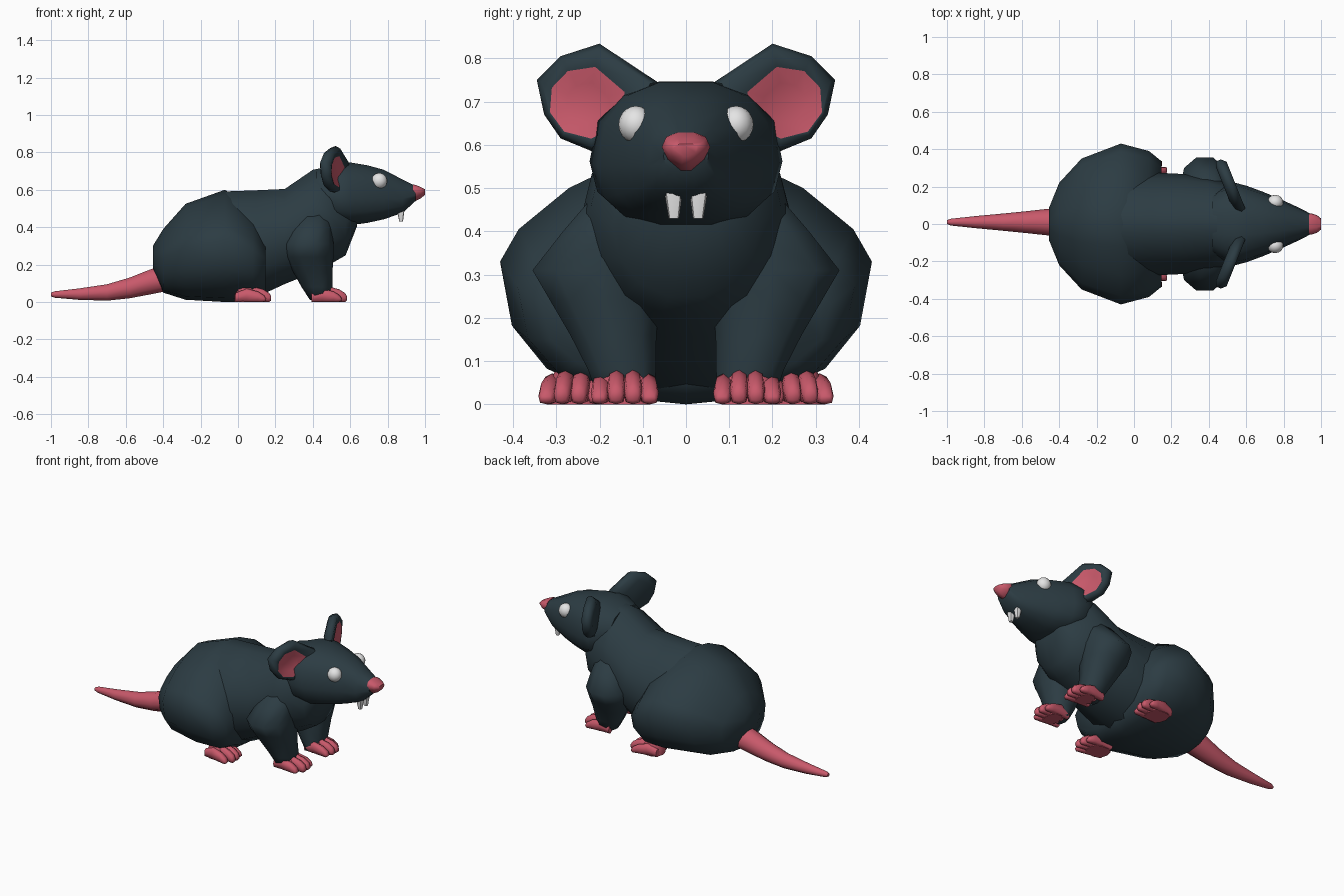
import bpy, bmesh, math

if "Cube" in bpy.data.objects:
    bpy.data.objects.remove(bpy.data.objects["Cube"])


def material(name, rgb):
    m = bpy.data.materials.new(name)
    m.diffuse_color = (*rgb, 1)
    m.use_nodes = True
    m.node_tree.nodes["Principled BSDF"].inputs["Base Color"].default_value = m.diffuse_color
    return m


FUR = material("dark fur", (0.025, 0.045, 0.056))
PINK = material("pink skin", (0.58, 0.10, 0.145))
WHITE = material("off white", (0.78, 0.78, 0.78))


def finish(name, bm, mats, angle=50):
    bmesh.ops.recalc_face_normals(bm, faces=bm.faces)
    me = bpy.data.meshes.new(name)
    bm.to_mesh(me)
    bm.free()
    for m in mats:
        me.materials.append(m)
    me.shade_smooth()
    me.set_sharp_from_angle(angle=math.radians(angle))
    ob = bpy.data.objects.new(name, me)
    bpy.context.collection.objects.link(ob)
    return ob


def bridge(bm, rings):
    """Join rings of vertices with quads and return the bands of faces."""
    n = len(rings[0])
    return [[bm.faces.new((a[i], a[(i + 1) % n], b[(i + 1) % n], b[i])) for i in range(n)]
            for a, b in zip(rings, rings[1:])]


def loft(name, axis, rings, mat, sides=12, p=(2, 2), side=1, angle=60, mid=0.5):
    """Rings are (position on axis, min u, max u, min v, max v).
    p is the roundness of the upper and lower half, mid the widest level."""
    bm = bmesh.new()
    loops = []
    for w, u0, u1, v0, v1 in rings:
        loop = []
        vm = v0 + (v1 - v0) * mid
        for i in range(sides):
            t = 2 * math.pi * i / sides
            e = p[0] if math.sin(t) >= 0 else p[1]
            c, s = (math.copysign(abs(k) ** (2 / e), k) for k in (math.cos(t), math.sin(t)))
            u = (u0 + u1) / 2 + (u1 - u0) / 2 * c
            v = vm + s * (v1 - vm if s > 0 else vm - v0)
            co = (w, u * side, v) if axis == 'x' else (u, v * side, w)
            loop.append(bm.verts.new(co))
        loops.append(loop)
    bridge(bm, loops)
    bm.faces.new(loops[0])
    bm.faces.new(loops[-1])
    return finish(name, bm, [mat], angle)


def ball(name, loc, size, mat):
    bm = bmesh.new()
    bmesh.ops.create_uvsphere(bm, u_segments=14, v_segments=10, radius=1)
    ob = finish(name, bm, [mat], 80)
    ob.location, ob.scale = loc, size


def sym(rings):
    """Rings (x, half width, bottom, top) centred on y = 0."""
    return [(x, -h, h, b, t) for x, h, b, t in rings]


# Rump and haunches, ending in a flat front
loft("rump", 'x', sym([
    (-0.455, 0.085, 0.18, 0.30), (-0.40, 0.22, 0.05, 0.39), (-0.28, 0.35, 0.012, 0.525),
    (-0.07, 0.43, 0.0, 0.60), (0.08, 0.39, 0.0, 0.50), (0.148, 0.335, 0.05, 0.38)]),
    FUR, 16, (1.5, 2.4), mid=0.55)

# Trunk from waist to chest
loft("trunk", 'x', sym([
    (-0.20, 0.25, 0.05, 0.55), (-0.06, 0.28, 0.02, 0.60), (0.10, 0.275, 0.02, 0.606),
    (0.25, 0.268, 0.09, 0.612), (0.40, 0.245, 0.15, 0.715), (0.50, 0.22, 0.20, 0.735),
    (0.575, 0.17, 0.245, 0.60), (0.635, 0.11, 0.40, 0.55)]), FUR, 14, (1.75, 2.1), mid=0.48)

# Wedge-shaped head, widest at the cheeks
loft("head", 'x', sym([
    (0.42, 0.16, 0.47, 0.71), (0.53, 0.223, 0.425, 0.75), (0.60, 0.205, 0.408, 0.75),
    (0.69, 0.172, 0.42, 0.735), (0.78, 0.134, 0.44, 0.71), (0.88, 0.088, 0.475, 0.657),
    (0.95, 0.052, 0.54, 0.62)]), FUR, 14, (2.4, 2.5), mid=0.42)

# Nose: wider above than below
loft("nose", 'x', sym([
    (0.935, 0.054, 0.54, 0.63), (0.95, 0.056, 0.537, 0.627), (0.978, 0.047, 0.552, 0.615),
    (1.0, 0.030, 0.572, 0.603)]), PINK, 10, (2.4, 1.5), mid=0.65)

# Tail lying on the ground behind
tail = [(-0.40, 0.125, 0.074), (-0.47, 0.107, 0.07), (-0.58, 0.075, 0.058), (-0.70, 0.051, 0.046),
        (-0.85, 0.042, 0.032), (-0.98, 0.04, 0.018), (-1.0, 0.04, 0.010)]
loft("tail", 'x', [(x, 0.01 - r, 0.01 + r, z - r, z + r) for x, z, r in tail], PINK, 10)

# Ear outline in (y, z); the plate is swept back towards its outer edge
EAR = [(0.067, 0.746), (0.20, 0.834), (0.29, 0.805), (0.345, 0.75),
       (0.328, 0.67), (0.29, 0.615), (0.217, 0.585), (0.13, 0.62)]


def ear(name, side):
    """Rounded plate with a shallow pink oval let into its front."""
    bm = bmesh.new()
    cy, cz = 0.228, 0.698
    layers = [(0.65, -0.042, 0), (0.92, -0.028, 0), (1.0, 0.0, 0), (0.90, 0.026, 0),
              (1.0, 0.024, 1), (0.55, 0.010, 1)]
    loops = []
    for k, dx, oval in layers:
        loop = []
        for y, z in EAR:
            dy, dz = y - cy, z - cz
            if oval:
                r = math.hypot(dy, dz)
                dy, dz = 0.09 * dy / r, 0.084 * dz / r
            yy, zz = cy + dy * k, cz + dz * k
            loop.append(bm.verts.new((0.602 - 0.40 * yy + dx, yy * side, zz)))
        loops.append(loop)
    bands = bridge(bm, loops)
    bm.faces.new(loops[0])
    for f in bands[-1] + [bm.faces.new(loops[-1])]:
        f.material_index = 1
    finish(name, bm, [FUR, PINK], 75)


def foot(name, x, y, side, turn, length):
    """Palm with four blunt toes fanned forwards."""
    loft(name + "_palm", 'z', [
        (0.0, x - length, x + 0.06, y - 0.062, y + 0.062), (0.035, x - length, x + 0.06, y - 0.064, y + 0.064),
        (0.075, x - length + 0.02, x + 0.03, y - 0.05, y + 0.05)], PINK, 10, (2.5, 2.5), side)
    for i in range(4):
        d = i - 1.5
        short = 0.012 * (abs(d) - 0.5) + 0.016 * (d > 1)
        rings = []
        for dx, h, z0, z1 in ((-0.04, 0.017, 0.0, 0.06), (0.02, 0.021, 0.0, 0.084),
                              (0.08, 0.022, 0.0, 0.068), (0.112, 0.019, 0.0, 0.048),
                              (0.122, 0.012, 0.008, 0.032)):
            dx -= short
            c = y + d * (0.036 + 0.03 * dx) + turn * dx
            rings.append((x + dx, c - h, c + h, z0, z1 - 0.012 * (abs(d) > 1)))
        loft(f"{name}_toe_{i}", 'x', rings, PINK, 8, (2.6, 3), side)


for side, label in ((1, "left"), (-1, "right")):
    ear(label + "_ear", side)
    ball(label + "_eye", (0.755, 0.116 * side, 0.647), (0.043, 0.040, 0.043), WHITE)
    # Pointed front tooth
    loft(label + "_tooth", 'z', [
        (0.53, 0.845, 0.89, 0.008, 0.05), (0.49, 0.85, 0.89, 0.008, 0.05),
        (0.43, 0.862, 0.882, 0.016, 0.04)], WHITE, 8, (3, 3), side)
    # Front leg with a shoulder bulge
    loft(label + "_front_leg", 'z', [
        (0.48, 0.32, 0.49, 0.04, 0.22), (0.40, 0.285, 0.505, 0.04, 0.29), (0.31, 0.245, 0.51, 0.04, 0.362),
        (0.24, 0.25, 0.51, 0.055, 0.32), (0.16, 0.295, 0.505, 0.064, 0.272),
        (0.08, 0.34, 0.505, 0.066, 0.23), (0.01, 0.385, 0.49, 0.07, 0.205)], FUR, 10, (2.2, 2.2), side, 75)
    foot(label + "_front_foot", 0.46, 0.142, side, 0.0, 0.03)
    foot(label + "_hind_foot", 0.055, 0.256, side, 0.1, 0.075)
